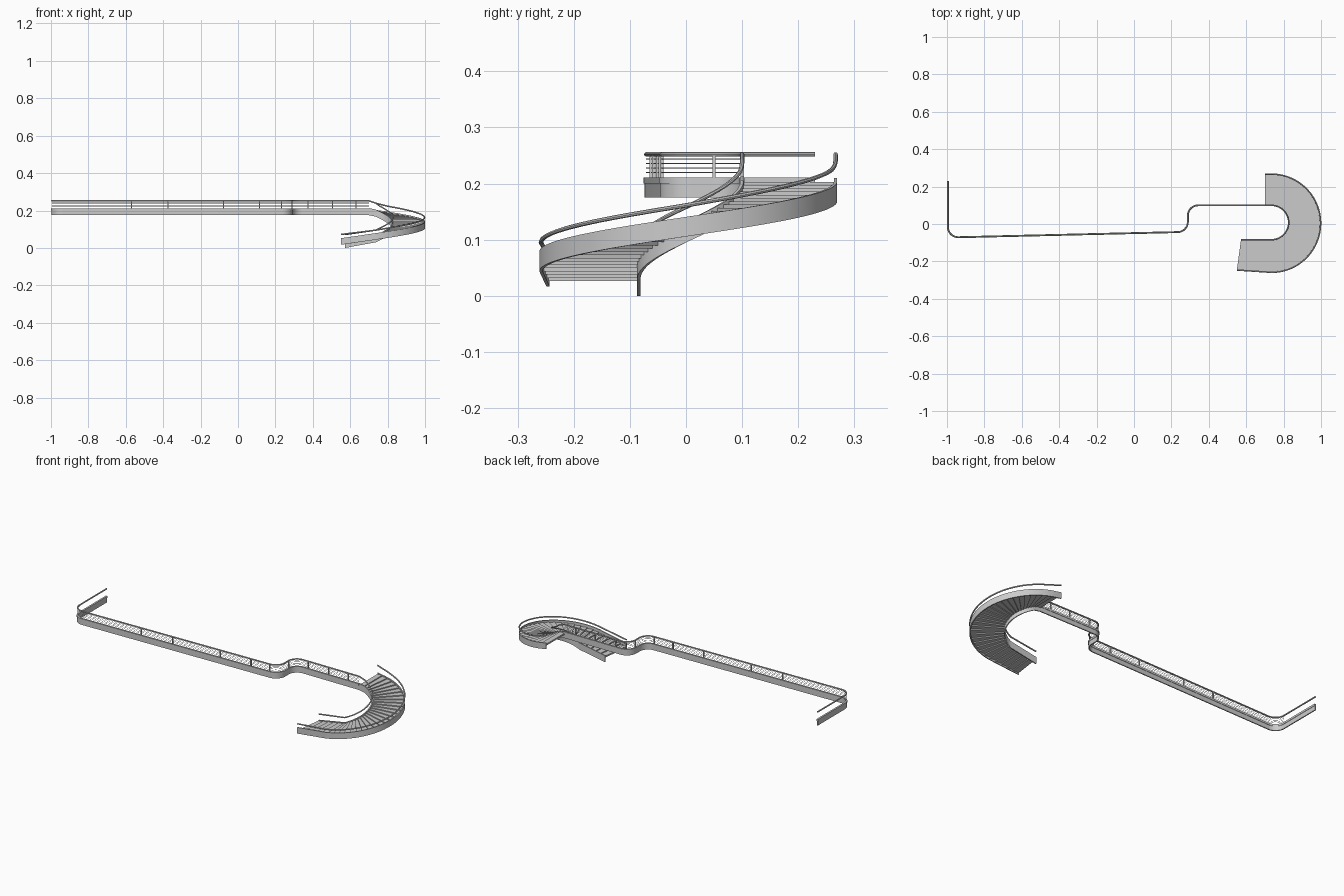
import bpy, bmesh, math
from mathutils import Vector

if "Cube" in bpy.data.objects:
    bpy.data.objects.remove(bpy.data.objects["Cube"])


def make(name, verts, faces, smooth=True):
    me = bpy.data.meshes.new(name)
    me.from_pydata([tuple(v) for v in verts], [], faces)
    bm = bmesh.new()
    bm.from_mesh(me)
    bmesh.ops.recalc_face_normals(bm, faces=bm.faces)
    bm.to_mesh(me)
    bm.free()
    ob = bpy.data.objects.new(name, me)
    bpy.context.collection.objects.link(ob)
    if smooth:
        bpy.ops.object.select_all(action='DESELECT')
        ob.select_set(True)
        bpy.context.view_layer.objects.active = ob
        bpy.ops.object.shade_smooth_by_angle(angle=math.radians(35))
    return ob


def sweep(name, pts, profile):
    """Sweep an upright (side, up) profile along a 3D path."""
    n, m, verts, faces = len(pts), len(profile), [], []
    for i, p in enumerate(pts):
        d = pts[min(i + 1, n - 1)] - pts[max(i - 1, 0)]
        side = Vector((-d.y, d.x, 0)).normalized()
        verts += [p + side * u + Vector((0, 0, v)) for u, v in profile]
    for i in range(n - 1):
        for j in range(m):
            k = (j + 1) % m
            faces.append((i * m + j, i * m + k, (i + 1) * m + k, (i + 1) * m + j))
    faces += [tuple(range(m)), tuple(range((n - 1) * m, n * m))]
    return make(name, verts, faces)


def rect(w, lo, hi):
    return [(-w / 2, lo), (w / 2, lo), (w / 2, hi), (-w / 2, hi)]


def ring(r, n=8):
    return [(r * math.cos(2 * math.pi * i / n), r * math.sin(2 * math.pi * i / n)) for i in range(n)]


def rounded(corners, r, seg=10):
    """Polyline with filleted inner corners."""
    c = [Vector((x, y, 0)) for x, y in corners]
    out = [c[0]]
    for a, b, d in zip(c, c[1:], c[2:]):
        u, v = (a - b).normalized(), (d - b).normalized()
        half = u.angle(v) / 2
        cut = r / math.tan(half)
        mid = b + (u + v).normalized() * (r / math.sin(half))
        s, e = b + u * cut - mid, b + v * cut - mid
        for i in range(seg + 1):
            t = i / seg
            out.append(mid + s.lerp(e, t).normalized() * r)
    return out + [c[-1]]


def at_z(pts, z):
    return [Vector((p.x, p.y, z)) for p in pts]


def keyed(keys, t):
    for (t0, a), (t1, b) in zip(keys, keys[1:]):
        if t <= t1:
            return a + (b - a) * (t - t0) / (t1 - t0)
    return keys[-1][1]


# Balcony edge: fascia, cap, handrail
edge = rounded([(-.995, .23), (-.995, -.072), (.288, -.042), (.288, .1), (.70, .1)], .055)
sweep("balcony_fascia", at_z(edge, 0), rect(.006, .175, .203))
sweep("balcony_cap", at_z(edge, 0), rect(.010, .200, .211))
sweep("balcony_handrail", at_z(edge, .252), ring(.004))

# Cables run from the left corner to the stair
for i, z in enumerate((.220, .228, .236, .244)):
    sweep(f"cable_{i + 1}", at_z(edge[1:], z), ring(.0009, 4))


# Posts
def front_y(x):
    return -.072 + (x + .995) * .030 / 1.283


posts = [(x, front_y(x)) for x in (-.57, -.375, -.077, .115, .232)]
posts += [(.288, .05), (.375, .1), (.505, .1), (.63, .1)]
for i, (x, y) in enumerate(posts):
    base = [Vector((x - .003, y, 0)), Vector((x + .003, y, 0))]
    sweep(f"post_{i + 1}", base, rect(.006, .209, .251))

# Curved stair paths: short lead-in, half circle, straight tail
T0, T1 = .04, .83


def stair_xy(t, cy, r, tail):
    cx = .735
    if t < T0:
        return Vector((.70 + .035 * t / T0, cy + r, 0))
    if t < T1:
        a = math.pi * (.5 - (t - T0) / (T1 - T0))
        return Vector((cx + r * math.cos(a), cy + r * math.sin(a), 0))
    return Vector((cx, cy - r, 0)).lerp(Vector(tail), (t - T1) / (1 - T1))


def outer(t):
    return stair_xy(t, .004, .2625, (.55, -.246, 0))


def inner(t):
    return stair_xy(t, .008, .092, (.572, -.084, 0))


N = 72
ts = sorted({i / N for i in range(N + 1)} | {T0, T1})


def stair_path(side, keys):
    return [side(t) + Vector((0, 0, keyed(keys, t))) for t in ts]


# Stringers
sweep("outer_stringer", stair_path(outer, [(0, .175), (1, .017)]), rect(.006, 0, .035))
sweep("inner_stringer", stair_path(inner, [(0, .175), (1, 0)]), rect(.006, 0, .038))

# Stair handrails
rail = [(0, .252), (.04, .240), (.1, .224), (.44, .161), (.83, .095), (1, .072)]
sweep("outer_handrail", stair_path(outer, rail), ring(.004))
sweep("inner_handrail", stair_path(inner, rail), ring(.004))

# Treads and risers as one stepped slab with a stepped underside
STEPS = 30
verts, faces = [], []
for s in range(STEPS):
    z = .203 - .168 * s / (STEPS - 1)
    ta, tb = s / STEPS, (s + 1) / STEPS
    b = len(verts)
    for dz in (0, -.009):
        for p in (inner(ta), outer(ta), outer((ta + tb) / 2), outer(tb), inner(tb)):
            verts.append(p + Vector((0, 0, z + dz)))
    faces += [tuple(b + k for k in range(5)), tuple(b + 5 + k for k in reversed(range(5)))]
    faces += [(b + k, b + (k + 1) % 5, b + 5 + (k + 1) % 5, b + 5 + k) for k in range(5)]
make("stair_treads", verts, faces, smooth=False)
